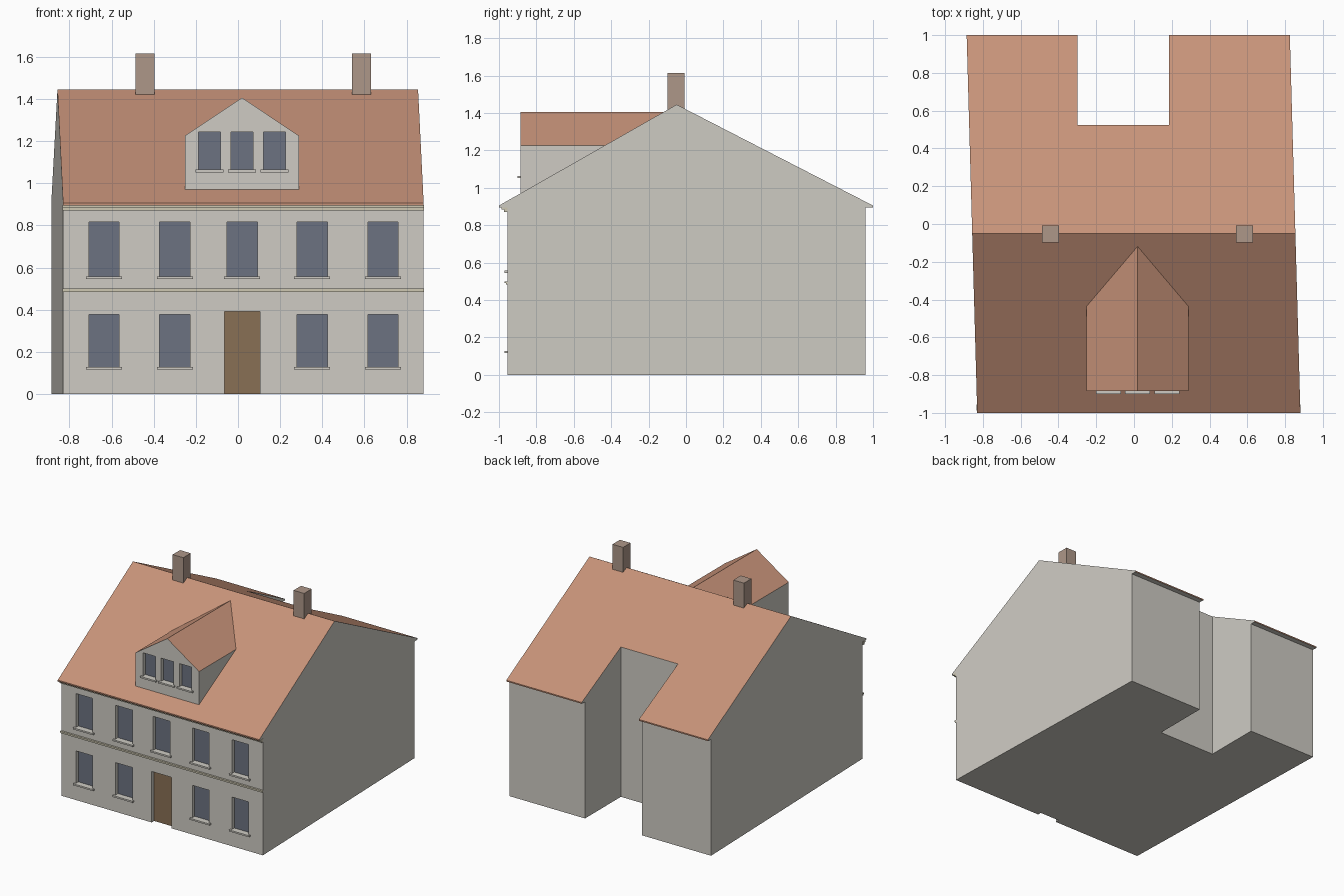
import bpy, bmesh

if "Cube" in bpy.data.objects:
    bpy.data.objects.remove(bpy.data.objects["Cube"])

def material(name, rgb):
    m = bpy.data.materials.new(name)
    m.diffuse_color = (*rgb, 1)
    m.use_nodes = True
    m.node_tree.nodes["Principled BSDF"].inputs["Base Color"].default_value = m.diffuse_color
    return m

WALL = material("plaster", (0.62, 0.60, 0.55))
CREAM = material("cream_facade", (0.62, 0.58, 0.45))
TILE = material("roof_tile", (0.57, 0.29, 0.19))
GLASS = material("window_glass", (0.15, 0.17, 0.22))
WOOD = material("door_wood", (0.25, 0.16, 0.09))
BRICK = material("chimney_brick", (0.42, 0.31, 0.25))

FRONT, BACK, EAVE, RIDGE, RIDGE_Y = -0.955, 0.96, 0.905, 1.445, -0.05
DEPTH = 0.03

def new_object(name, bm, mats):
    me = bpy.data.meshes.new(name)
    bm.to_mesh(me)
    bm.free()
    for m in mats:
        me.materials.append(m)
    ob = bpy.data.objects.new(name, me)
    bpy.context.scene.collection.objects.link(ob)
    return ob

def add_box(bm, x0, x1, y0, y1, z0, z1):
    r = bmesh.ops.create_cube(bm, size=1)
    for v in r["verts"]:
        v.co = ((x0, x1)[v.co.x > 0], (y0, y1)[v.co.y > 0], (z0, z1)[v.co.z > 0])

def boxes(name, specs, mat=None):
    bm = bmesh.new()
    for s in specs:
        add_box(bm, *s)
    return new_object(name, bm, [mat] if mat else [])

def pane(name, x0, x1, y, z0, z1, mat):
    bm = bmesh.new()
    bm.faces.new([bm.verts.new(c) for c in
                  ((x0, y, z0), (x1, y, z0), (x1, y, z1), (x0, y, z1))])
    return new_object(name, bm, [mat])

def carve(ob, specs):
    """Cut boxes out of a solid and bake the result."""
    cutter = boxes("cutter", specs)
    cutter.hide_render = True
    mod = ob.modifiers.new("cut", "BOOLEAN")
    mod.operation, mod.solver, mod.object = "DIFFERENCE", "EXACT", cutter
    dg = bpy.context.evaluated_depsgraph_get()
    me = bpy.data.meshes.new_from_object(ob.evaluated_get(dg))
    ob.modifiers.clear()
    ob.data = me
    bpy.data.objects.remove(cutter)

def split_roof(ob, roof_name, front, facade):
    """Move the sloping faces to a roof object, colour the front, open the recess backs."""
    def is_roof(f):
        return 0.3 < f.normal.z < 0.95 or abs(f.calc_center_median().y) > 0.99

    def is_hidden(f):
        y = f.calc_center_median().y
        recess = f.normal.y < -0.99 and front + 0.01 < y < 0
        return recess or (f.normal.z < -0.1 and f.normal.y > 0.1)

    for keep_roof in (True, False):
        bm = bmesh.new()
        bm.from_mesh(ob.data)
        bm.normal_update()
        drop = [f for f in bm.faces if is_hidden(f) or is_roof(f) != keep_roof]
        bmesh.ops.delete(bm, geom=drop, context="FACES")
        for f in bm.faces:
            c = f.calc_center_median()
            f.material_index = int(not keep_roof and c.y < front + DEPTH + 0.01)
        if keep_roof:
            new_object(roof_name, bm, [TILE])
        else:
            bm.to_mesh(ob.data)
            bm.free()
            ob.data.materials.clear()
            ob.data.materials.append(WALL)
            ob.data.materials.append(facade)

def openings(name, wins, y):
    """Glass panes and sills; returns the recess cutters."""
    cuts = []
    for cx, w, z0, z1 in wins:
        x0, x1 = cx - w / 2, cx + w / 2
        cuts.append((x0, x1, y - 0.2, y + DEPTH, z0, z1))
        pane(name, x0, x1, y + DEPTH, z0, z1, GLASS)
        boxes(name + "_sill", [(x0 - 0.014, x1 + 0.014, y - 0.016, y + 0.001,
                                z0 - 0.012, z0)], WALL)
    return cuts

# House solid: gable profile swept along x, with slightly skewed side walls
profile = [(FRONT, 0), (BACK, 0), (BACK, 0.895), (1, 0.895), (1, EAVE), (RIDGE_Y, RIDGE),
           (-1, EAVE), (-1, 0.895), (FRONT, 0.895)]
bm = bmesh.new()
ends = [[bm.verts.new((x - 0.028 * y, y, z)) for y, z in profile] for x in (-0.858, 0.853)]
bm.faces.new(ends[0])
bm.faces.new(ends[1])
for i in range(len(profile)):
    j = (i + 1) % len(profile)
    bm.faces.new((ends[0][i], ends[0][j], ends[1][j], ends[1][i]))
bmesh.ops.recalc_face_normals(bm, faces=bm.faces)
house = new_object("walls", bm, [])

# Windows, door recess and rear courtyard notch
columns = (-0.636, -0.30, 0.02, 0.352, 0.688)
wins = [(x, 0.143, 0.557, 0.817) for x in columns]
wins += [(x, 0.143, 0.128, 0.377) for x in columns if x != 0.02]
cuts = openings("window", wins, FRONT)
cuts.append((-0.064, 0.104, FRONT - 0.2, FRONT + DEPTH, -0.1, 0.391))
cuts.append((-0.30, 0.185, 0.525, 1.2, -0.2, 1.7))
carve(house, cuts)
split_roof(house, "main_roof", FRONT, CREAM)
pane("door", -0.064, 0.104, FRONT + DEPTH, 0, 0.391, WOOD)

# Dormer: gabled front running back into the roof slope
def roof_y(z):
    return -1 + (z - EAVE) * (RIDGE_Y + 1) / (RIDGE - EAVE)

DY = -0.885
base = EAVE + (DY + 1) * (RIDGE - EAVE) / (RIDGE_Y + 1)
bm = bmesh.new()
bl, br, el, er, ap = [bm.verts.new((x, DY, z)) for x, z in
                      ((-0.252, base), (0.289, base), (-0.252, 1.225), (0.289, 1.225), (0.019, 1.406))]
elb, erb, apb = [bm.verts.new((v.co.x, roof_y(v.co.z), v.co.z)) for v in (el, er, ap)]
for f in ((bl, br, er, ap, el), (bl, el, elb), (br, erb, er), (el, ap, apb, elb),
          (er, erb, apb, ap), (bl, elb, apb, erb, br)):
    bm.faces.new(f)
bmesh.ops.recalc_face_normals(bm, faces=bm.faces)
dormer = new_object("dormer_walls", bm, [])
carve(dormer, openings("dormer_window", [(x, 0.105, 1.064, 1.242) for x in (-0.135, 0.019, 0.174)], DY))
split_roof(dormer, "dormer_roof", DY, WALL)

# Stepped mouldings across the front
boxes("cornice", [(-0.833, 0.882, -0.972, FRONT, 0.87, 0.884),
                  (-0.833, 0.882, -0.987, FRONT, 0.884, 0.896)], CREAM)
boxes("belt_course", [(-0.833, 0.882, -0.963, FRONT, 0.483, 0.491),
                      (-0.833, 0.882, -0.970, FRONT, 0.491, 0.5)], CREAM)

# Chimneys on the ridge
for cx in (-0.441, 0.585):
    boxes("chimney", [(cx - 0.045, cx + 0.045, -0.098, -0.008, 1.42, 1.615)], BRICK)
